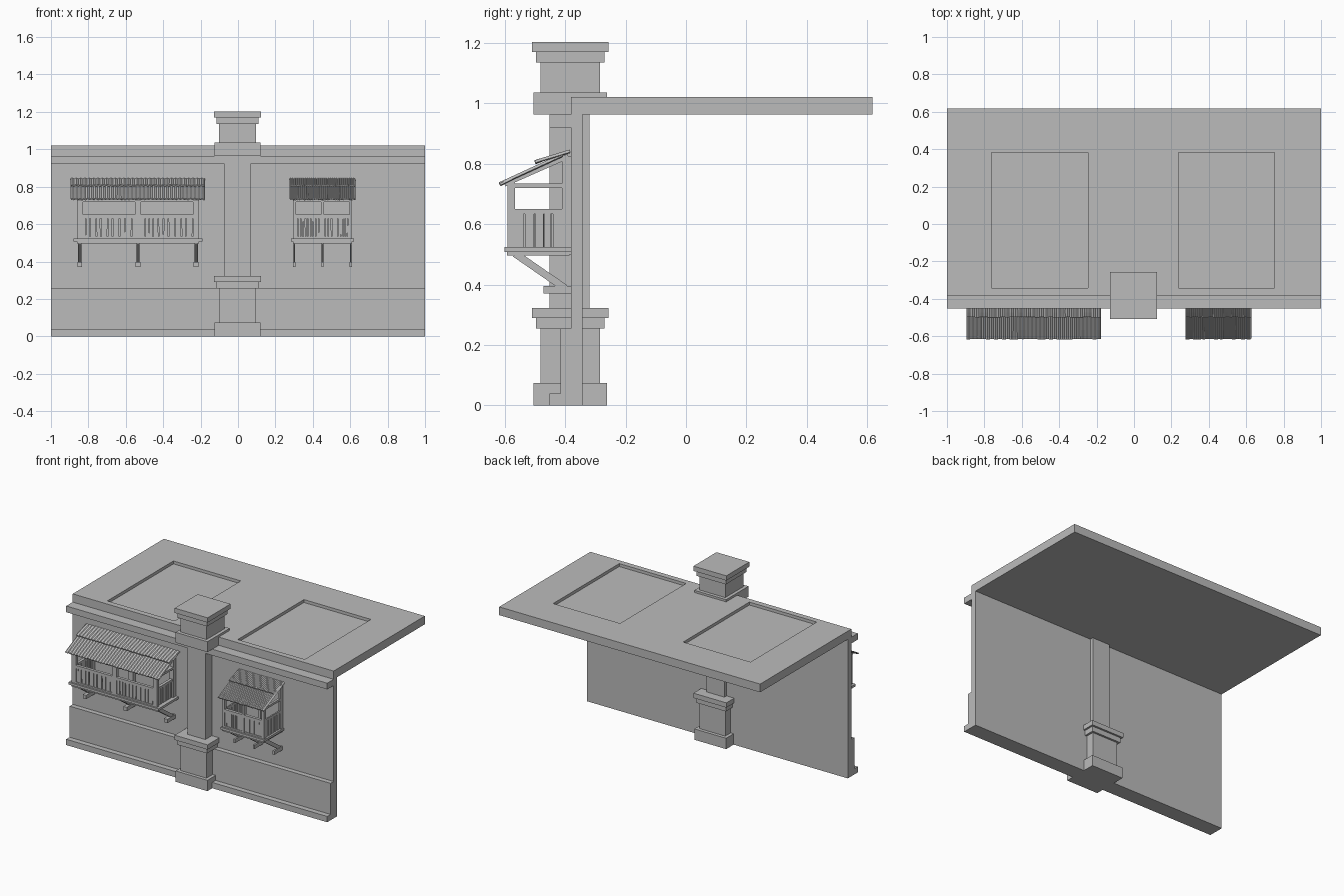
import bpy, bmesh, math, random
from mathutils import Vector, Matrix

random.seed(4)
old = bpy.data.objects.get("Cube")
if old:
    bpy.data.objects.remove(old, do_unlink=True)

GREY = (0.5, 0.5, 0.5, 1)
stone = bpy.data.materials.new("plain_grey")
stone.use_nodes = True
stone.diffuse_color = GREY
stone.node_tree.nodes["Principled BSDF"].inputs["Base Color"].default_value = GREY


def finish(name, bm):
    bmesh.ops.recalc_face_normals(bm, faces=bm.faces)
    mesh = bpy.data.meshes.new(name)
    bm.to_mesh(mesh)
    bm.free()
    mesh.materials.append(stone)
    obj = bpy.data.objects.new(name, mesh)
    bpy.context.collection.objects.link(obj)
    return obj


def add_box(bm, x, y, z, lean=0):
    """Box from (min, max) ranges, optionally leaning about the y axis."""
    size = [r[1] - r[0] for r in (x, y, z)]
    mid = Vector([(r[0] + r[1]) / 2 for r in (x, y, z)])
    m = Matrix.Translation(mid) @ Matrix.Rotation(lean, 4, 'Y') @ Matrix.Diagonal((*size, 1))
    bmesh.ops.create_cube(bm, size=1, matrix=m)


def add_extrusion(bm, profile, x0, x1):
    """Extrude a (y, z) outline along x."""
    face = bm.faces.new([bm.verts.new((x0, y, z)) for y, z in profile])
    new = bmesh.ops.extrude_face_region(bm, geom=[face])["geom"]
    verts = [v for v in new if isinstance(v, bmesh.types.BMVert)]
    bmesh.ops.translate(bm, verts=verts, vec=(x1 - x0, 0, 0))


def add_bar(bm, a, b, thick, x0, x1):
    """Sloping bar between two (y, z) points."""
    a, b = Vector(a), Vector(b)
    n = (b - a).orthogonal().normalized() * thick / 2
    add_extrusion(bm, [a + n, b + n, b - n, a - n], x0, x1)


# Wall with plinth, dado and cornice
bm = bmesh.new()
add_extrusion(bm, [(-.343, 0), (-.452, 0), (-.452, .04), (-.415, .04), (-.415, .255),
                   (-.381, .255), (-.381, .92), (-.452, .92), (-.452, .963), (-.343, .963)], -1, 1)
finish("wall", bm)

# Roof slab with two sunken panels
bm = bmesh.new()
add_box(bm, (-1, 1), (-.381, .617), (.963, 1.02))
cuts = [((x, 0, 0), (1, 0, 0)) for x in (-.762, -.246, .238, .751)]
cuts += [((0, y, 0), (0, 1, 0)) for y in (-.342, .382)]
for co, no in cuts:
    bmesh.ops.bisect_plane(bm, geom=bm.verts[:] + bm.edges[:] + bm.faces[:], plane_co=co, plane_no=no)
panels = []
for f in bm.faces:
    c = f.calc_center_median()
    if c.z > 1.01 and .24 < abs(c.x) < .75 and -.34 < c.y < .38:
        panels.append(f)
bmesh.ops.inset_individual(bm, faces=panels, thickness=.0005, depth=-.02)
finish("roof_slab", bm)

# Pillar: shaft plus matching pedestal and capital
bm = bmesh.new()
add_box(bm, (-.071, .066), (-.452, -.32), (.3, .97))
finish("pillar_shaft", bm)
PX, PY = -.003, -.383
for name, levels in (("pillar_pedestal", (0, .075, .255, .29, .323)),
                     ("pillar_capital", (.963, 1.035, 1.135, 1.17, 1.203))):
    bm = bmesh.new()
    for i, half in enumerate((.122, .099, .113, .126)):
        add_box(bm, (PX - half, PX + half), (PY - half, PY + half), (levels[i], levels[i + 1]))
    finish(name, bm)


def add_sheet(bm, low, high, half, waves):
    """Corrugated sheet with ragged edges between two (y, z) points."""
    cols, rows, rings = waves * 4, 4, []
    drift = [random.uniform(-.004, .004) for _ in range(waves + 1)]
    for r in range(rows + 1):
        t = r / rows
        ring = []
        for c in range(cols + 1):
            ripple = .0025 * math.sin(c * math.pi / 2)
            ragged = drift[c // 4] if r == 0 else 0
            ring.append(bm.verts.new((-half + 2 * half * c / cols,
                                      low[0] + (high[0] - low[0]) * t + abs(ragged),
                                      low[1] + (high[1] - low[1]) * t + ripple + ragged * .3)))
        rings.append(ring)
    for lo, hi in zip(rings, rings[1:]):
        for c in range(cols):
            bm.faces.new((lo[c], lo[c + 1], hi[c + 1], hi[c]))


def fence(bm, start, end, along_x, fixed):
    """Row of uneven planks with narrow gaps."""
    p = start
    while p < end - .004:
        q = min(p + random.uniform(.016, .034), end)
        lean = random.uniform(-.025, .025)
        z = (.515 + random.uniform(0, .008), .64)
        if along_x:
            add_box(bm, (p, q), fixed, z, lean)
        else:
            add_box(bm, fixed, (p, q), z)
        p = q + random.uniform(.002, .007)


def balcony(side, centre, squash):
    made = []
    posts = (-.311, 0, .311)

    # Floor, posts, beams and rafters
    bm = bmesh.new()
    add_box(bm, (-.345, .345), (-.6, -.38), (.508, .524))
    for y in ((-.592, -.567), (-.41, -.385)):
        add_box(bm, (-.327, .327), y, (.497, .51))
    for x in posts:
        xs = (x - .016, x + .016)
        add_box(bm, xs, (-.59, -.566), (.52, .745))
        add_box(bm, xs, (-.41, -.381), (.5, .825))
        add_box(bm, xs, (-.59, -.385), (.497, .512))
        add_box(bm, xs, (-.58, -.4), (.72, .735))
        add_bar(bm, (-.6, .732), (-.39, .825), .016, *xs)
    add_box(bm, (-.327, .327), (-.59, -.566), (.718, .74))
    add_box(bm, (-.327, .327), (-.41, -.385), (.8, .825))
    made.append(finish(side + "_balcony_frame", bm))

    # Railings on the front and both ends
    bm = bmesh.new()
    for x0, x1 in ((-.3, -.012), (.012, .3)):
        fence(bm, x0, x1, True, (-.584, -.574))
    add_box(bm, (-.32, .32), (-.59, -.57), (.63, .65))
    add_box(bm, (-.32, .32), (-.588, -.572), (.52, .534))
    for x in (-.311, .311):
        fence(bm, -.566, -.408, False, (x - .006, x + .006))
        add_box(bm, (x - .01, x + .01), (-.575, -.4), (.634, .65))
    made.append(finish(side + "_balcony_railings", bm))

    # Diagonal braces on wall blocks
    bm = bmesh.new()
    for x in posts:
        add_bar(bm, (-.565, .502), (-.4, .388), .024, x - .009, x + .009)
        add_box(bm, (x - .013, x + .013), (-.472, -.38), (.37, .396))
    made.append(finish(side + "_balcony_braces", bm))

    # Two overlapping corrugated roof sheets
    for part, low, high, waves in (("lower", (-.617, .733), (-.41, .828), 34),
                                   ("upper", (-.5, .806), (-.384, .841), 31)):
        bm = bmesh.new()
        add_sheet(bm, low, high, .358, waves)
        sheet = finish(side + "_balcony_" + part + "_roof", bm)
        mod = sheet.modifiers.new("thickness", 'SOLIDIFY')
        mod.thickness = .007
        mod.offset = 0
        made.append(sheet)

    for obj in made:
        obj.data.transform(Matrix.Translation((centre, 0, 0)) @ Matrix.Diagonal((squash, 1, 1, 1)))


balcony("right", -.535, 1)
balcony("left", .452, .485)
